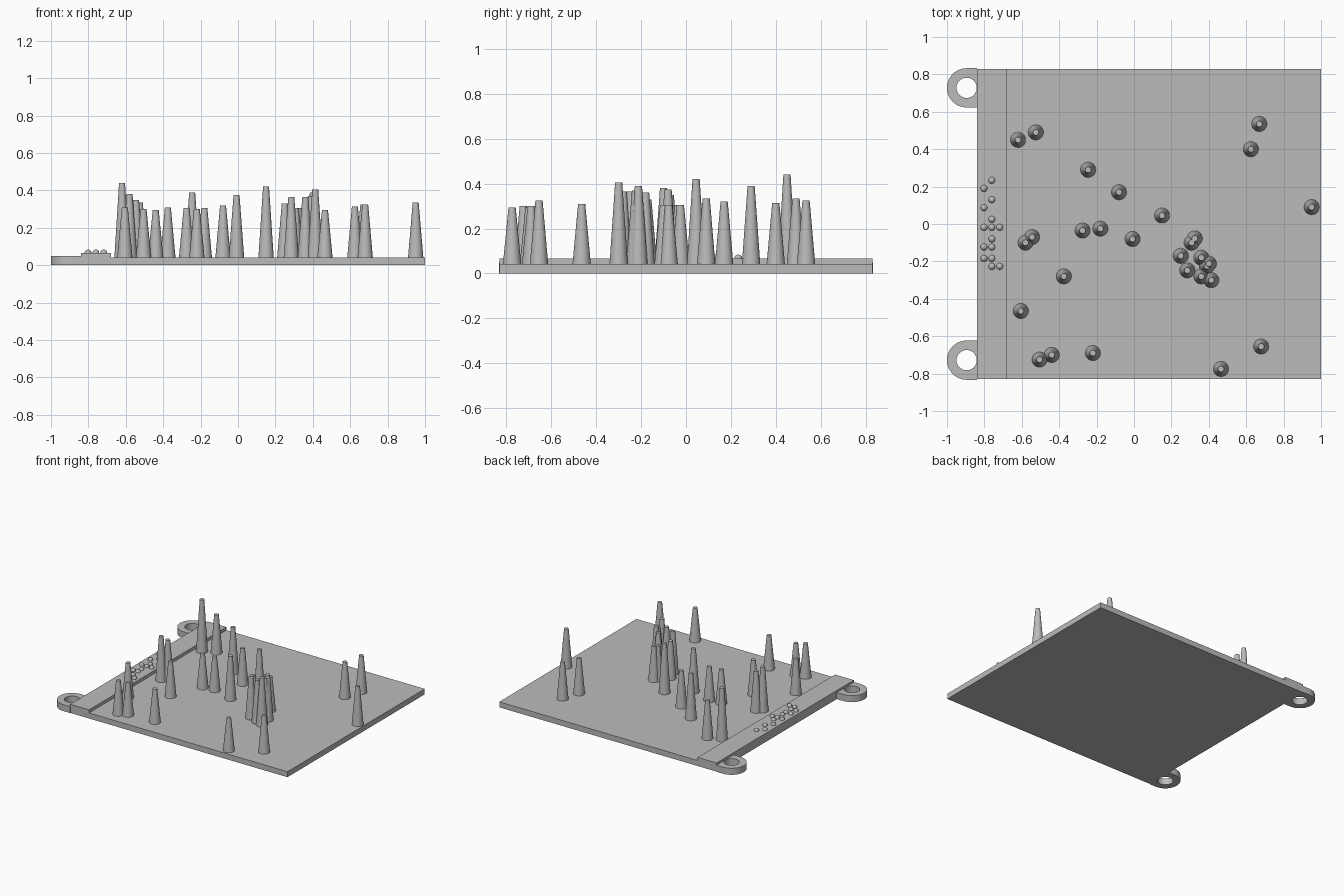
import bpy, bmesh, math

cube = bpy.data.objects.get("Cube")
if cube:
    bpy.data.objects.remove(cube, do_unlink=True)

grey = bpy.data.materials.new("plain grey")
grey.use_nodes = True
COLOUR = (0.5, 0.5, 0.5, 1)
grey.diffuse_color = COLOUR
grey.node_tree.nodes["Principled BSDF"].inputs["Base Color"].default_value = COLOUR

PLATE_TOP, STRIP_TOP, LUG_TOP = 0.042, 0.066, 0.05
EDGE, HALF = -0.84, 0.83


def finish(obj, name, smooth=False):
    obj.name = name
    obj.data.materials.clear()
    obj.data.materials.append(grey)
    if smooth:
        bpy.ops.object.select_all(action="DESELECT")
        obj.select_set(True)
        bpy.context.view_layer.objects.active = obj
        bpy.ops.object.shade_smooth_by_angle(angle=math.radians(35))
    return obj


def box(name, x0, x1, z0, z1):
    bpy.ops.mesh.primitive_cube_add(size=1, location=((x0 + x1) / 2, 0, (z0 + z1) / 2))
    obj = bpy.context.object
    obj.scale = (x1 - x0, 2 * HALF, z1 - z0)
    bpy.ops.object.transform_apply(location=False, rotation=False, scale=True)
    return finish(obj, name)


def lug(name, y):
    """Eyelet with a round outer end and a square end against the plate."""
    radius, hole, reach, sides = 0.105, 0.054, 0.056, 64
    bm = bmesh.new()
    rings = []
    for i in range(sides):
        a = math.tau * i / sides
        c, s = math.cos(a), math.sin(a)
        out = radius
        if c > 0.001:
            out = min(reach / c, radius / max(abs(s), 0.001))
        rings.append([bm.verts.new((c * r, s * r, z))
                      for r, z in ((hole, 0), (out, 0), (out, LUG_TOP), (hole, LUG_TOP))])
    for i in range(sides):
        p, q = rings[i], rings[(i + 1) % sides]
        for j in range(4):
            k = (j + 1) % 4
            bm.faces.new((p[j], p[k], q[k], q[j]))
    bmesh.ops.recalc_face_normals(bm, faces=bm.faces)
    mesh = bpy.data.meshes.new(name)
    bm.to_mesh(mesh)
    bm.free()
    obj = bpy.data.objects.new(name, mesh)
    bpy.context.collection.objects.link(obj)
    obj.location = (-0.895, y, 0)
    return finish(obj, name, True)


# Base plate, raised strip along the right edge, and two eyelets
box("base_plate", EDGE, 1, 0, PLATE_TOP)
box("raised_strip", EDGE, -0.68, PLATE_TOP - 0.01, STRIP_TOP)
lug("back_eyelet", 0.728)
lug("front_eyelet", -0.728)

# Tapered pegs: x, y, height of the tip
PEGS = [
    (-.62, .45, .44), (-.525, .49, .335), (-.245, .29, .39), (-.08, .17, .32),
    (.15, .045, .42), (.67, .535, .325), (.625, .4, .315), (.95, .09, .335),
    (-.275, -.035, .305), (-.18, -.025, .305), (-.008, -.08, .375),
    (-.545, -.07, .35), (-.58, -.1, .38), (-.375, -.28, .31),
    (-.605, -.465, .31), (-.505, -.725, .3), (-.44, -.7, .295),
    (-.22, -.69, .3), (.68, -.655, .325), (.465, -.775, .295),
    (.325, -.077, .305), (.308, -.1, .305), (.25, -.17, .33),
    (.285, -.248, .365), (.36, -.18, .36), (.4, -.212, .39),
    (.39, -.225, .37), (.36, -.28, .365), (.413, -.3, .405),
]
for n, (x, y, top) in enumerate(PEGS, 1):
    bottom = PLATE_TOP - 0.002
    bpy.ops.mesh.primitive_cone_add(vertices=32, radius1=0.041, radius2=0.016,
                                    depth=top - bottom, location=(x, y, (top + bottom) / 2))
    finish(bpy.context.object, f"peg_{n}", True)

# Tactile dots on the strip: one row per y, columns counted from the outer edge
DOT_ROWS = [
    (.233, [1]), (.19, [0]), (.13, [1]), (.087, [0]), (.025, [1]),
    (-.018, [0, 1, 2]), (-.08, [1]), (-.123, [0, 1]), (-.184, [0, 1]), (-.227, [1, 2]),
]
for y, columns in DOT_ROWS:
    for col in columns:
        bpy.ops.mesh.primitive_uv_sphere_add(segments=20, ring_count=12, radius=0.018,
                                             location=(-0.802 + 0.042 * col, y, STRIP_TOP))
        finish(bpy.context.object, "tactile_dot", True)
